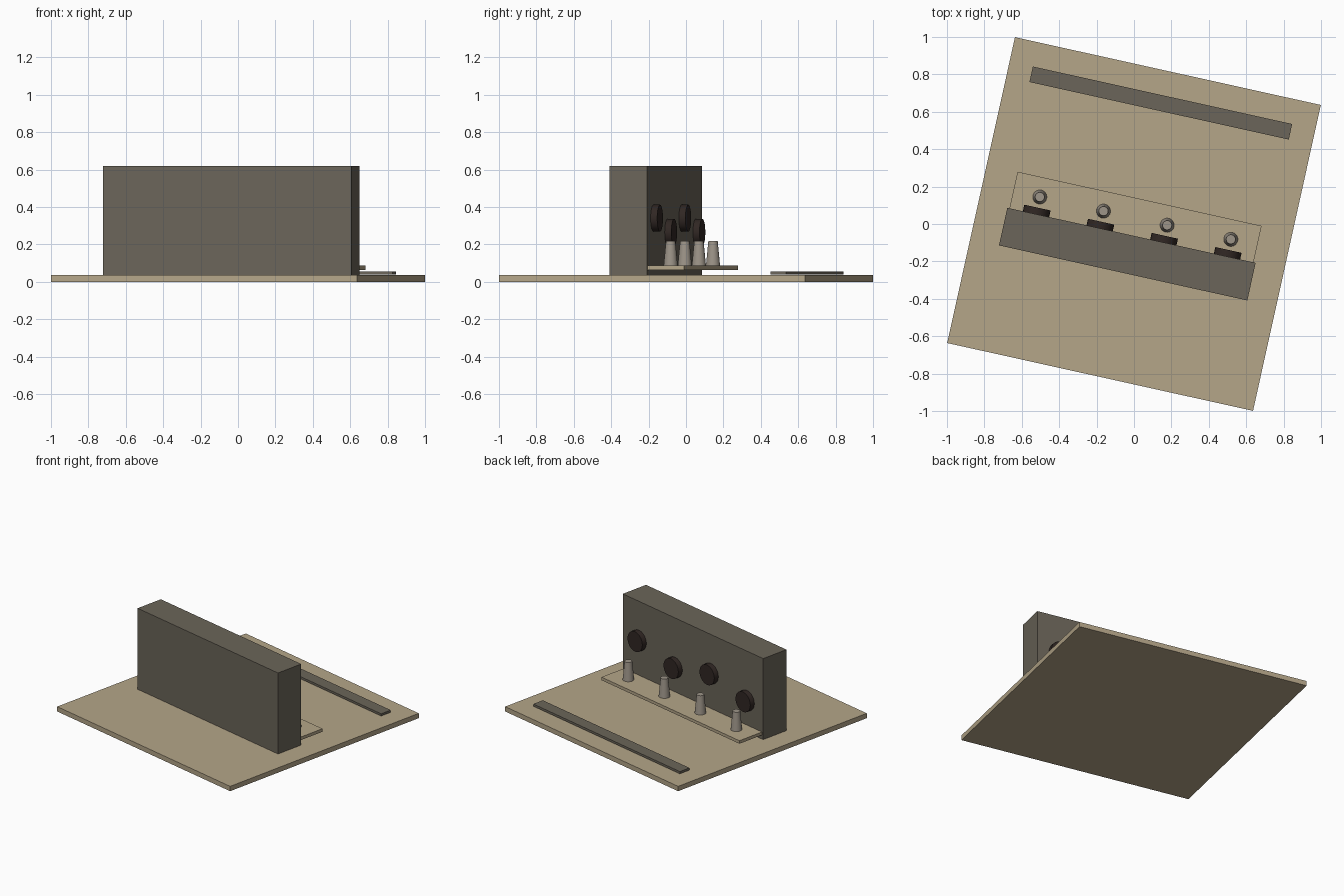
import bpy, math
from mathutils import Matrix

if "Cube" in bpy.data.objects:
    bpy.data.objects.remove(bpy.data.objects["Cube"])

# The whole model is turned about z
TURN = Matrix.Rotation(math.radians(-12.5), 4, 'Z')


def material(name, rgb):
    m = bpy.data.materials.new(name)
    m.diffuse_color = (*rgb, 1)
    m.use_nodes = True
    m.node_tree.nodes["Principled BSDF"].inputs["Base Color"].default_value = m.diffuse_color
    return m


sand = material("sand", (0.46, 0.38, 0.25))
stone = material("stone", (0.147, 0.13, 0.10))
dark = material("dark", (0.03, 0.02, 0.017))
clay = material("clay", (0.34, 0.30, 0.25))


def finish(name, mat):
    ob = bpy.context.object
    ob.name = name
    ob.data.materials.append(mat)
    ob.data.transform(TURN @ ob.matrix_basis)
    ob.matrix_basis = Matrix.Identity(4)
    return ob


def box(name, x, y, z, mat):
    """Box from (min, max) pairs in the unturned frame."""
    bpy.ops.mesh.primitive_cube_add(size=1, location=[sum(p) / 2 for p in (x, y, z)])
    bpy.context.object.matrix_basis = (
        Matrix.Translation([sum(p) / 2 for p in (x, y, z)])
        @ Matrix.Diagonal((x[1] - x[0], y[1] - y[0], z[1] - z[0], 1)))
    return finish(name, mat)


def frustum(name, r1, r2, depth, loc, mat, lie=False):
    bpy.ops.mesh.primitive_cone_add(vertices=20, radius1=r1, radius2=r2, depth=depth)
    rot = Matrix.Rotation(math.radians(-90 if lie else 0), 4, 'X')
    bpy.context.object.matrix_basis = Matrix.Translation(loc) @ rot
    ob = finish(name, mat)
    bpy.ops.object.shade_smooth_by_angle(angle=math.radians(30))
    return ob


# Slabs: ground plate, wall, ledge behind it, strip near the back edge
box("base_plate", (-0.8375, 0.8375), (-0.8375, 0.8375), (0, 0.035), sand)
box("wall", (-0.68, 0.68), (-0.268, -0.062), (0.035, 0.62), stone)
box("ledge", (-0.668, 0.668), (-0.062, 0.138), (0.064, 0.086), sand)
box("floor_strip", (-0.71, 0.71), (0.62, 0.705), (0.04, 0.056), stone)

# Tapered pegs on the ledge, wall discs behind them at alternating heights
for i in range(4):
    x = -0.523 + i * 0.3487
    frustum(f"peg_{i + 1}", 0.038, 0.025, 0.134, (x, 0.032, 0.152), clay)
    z = 0.265 if i % 2 == 0 else 0.34
    frustum(f"wall_disc_{i + 1}", 0.072, 0.072, 0.036, (x, -0.044, z), dark, lie=True)
